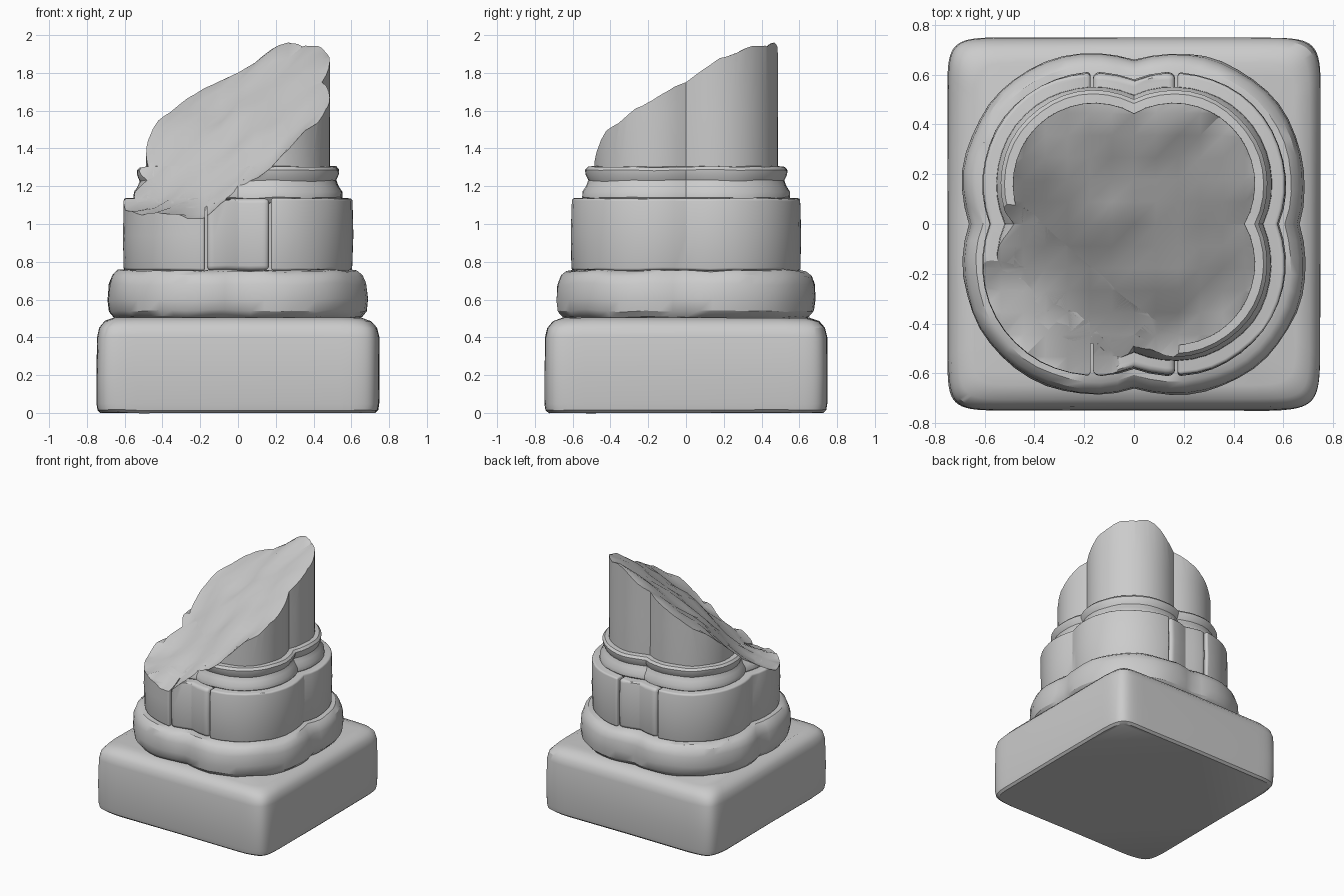
import bpy, bmesh, math
from mathutils import Vector, noise

cube = bpy.data.objects.get("Cube")
if cube:
    bpy.data.objects.remove(cube, do_unlink=True)

stone = bpy.data.materials.new("weathered grey stone")
stone.use_nodes = True
GREY = (0.6, 0.6, 0.6, 1)
stone.diffuse_color = GREY
stone.node_tree.nodes["Principled BSDF"].inputs["Base Color"].default_value = GREY

LOBE = 0.16  # offset of the four lobe centres
JOINT = 0.17  # position of the block joints


def quatrefoil(extent, steps=16):
    """Outline of four overlapping circles reaching +-extent."""
    r = extent - LOBE
    start = -math.asin(LOBE / r)
    sweep = math.pi / 2 - 2 * start
    pts = []
    for q in range(4):
        turn = q * math.pi / 2
        for i in range(steps):
            a = start + sweep * i / steps
            x, y = LOBE + r * math.cos(a), LOBE + r * math.sin(a)
            pts.append((x * math.cos(turn) - y * math.sin(turn),
                        x * math.sin(turn) + y * math.cos(turn)))
    return pts


def pillow_square(extent, steps=64, power=14):
    """Slightly bulging square with worn corners."""
    pts = []
    for i in range(steps):
        a = 2 * math.pi * i / steps
        c, s = math.cos(a), math.sin(a)
        pts.append((math.copysign(abs(c) ** (2 / power), c) * extent,
                    math.copysign(abs(s) ** (2 / power), s) * extent))
    return pts


def loft(outline, profile, wear=0.0):
    """Stack outlines of (extent, z) into a closed solid."""
    bm = bmesh.new()
    rings = []
    for extent, z in profile:
        ring = []
        for x, y in outline(extent):
            p = Vector((x, y, z))
            k = 1 + wear * noise.noise(p * 5)
            ring.append(bm.verts.new((x * k, y * k, z + wear * noise.noise(p * 7))))
        rings.append(ring)
    n = len(rings[0])
    for low, high in zip(rings, rings[1:]):
        for i in range(n):
            j = (i + 1) % n
            bm.faces.new((low[i], low[j], high[j], high[i]))
    bm.faces.new(rings[0][::-1])
    bm.faces.new(rings[-1])
    return bm


def make(name, bm):
    bmesh.ops.recalc_face_normals(bm, faces=bm.faces)
    mesh = bpy.data.meshes.new(name)
    bm.to_mesh(mesh)
    bm.free()
    mesh.materials.append(stone)
    ob = bpy.data.objects.new(name, mesh)
    bpy.context.collection.objects.link(ob)
    return ob


def activate(ob):
    bpy.ops.object.select_all(action='DESELECT')
    ob.select_set(True)
    bpy.context.view_layer.objects.active = ob


def smooth(ob, angle=32):
    activate(ob)
    bpy.ops.object.shade_smooth_by_angle(angle=math.radians(angle))


def slab(bm, x, keep):
    """Cut the solid at x, keep one side and cap the cut."""
    res = bmesh.ops.bisect_plane(
        bm, geom=bm.verts[:] + bm.edges[:] + bm.faces[:], plane_co=(x, 0, 0),
        plane_no=(keep, 0, 0), clear_inner=True)
    edges = [e for e in res["geom_cut"] if isinstance(e, bmesh.types.BMEdge)]
    bmesh.ops.contextual_create(bm, geom=edges)


# Square plinth
plinth = make("plinth", loft(pillow_square, [
    (0.725, 0), (0.742, 0.015), (0.748, 0.05), (0.75, 0.2), (0.747, 0.4),
    (0.735, 0.45), (0.705, 0.485), (0.65, 0.505)], 0.006))

# Rounded lower moulding
moulding = make("lower_moulding", loft(quatrefoil, [
    (0.6, 0.49), (0.655, 0.51), (0.68, 0.54), (0.688, 0.6), (0.682, 0.68),
    (0.665, 0.725), (0.635, 0.75), (0.58, 0.757)], 0.012))

# Ring moulding under the shaft
ring = make("upper_ring", loft(quatrefoil, [
    (0.53, 1.11), (0.552, 1.14), (0.55, 1.17), (0.53, 1.2), (0.518, 1.23),
    (0.532, 1.26), (0.535, 1.285), (0.52, 1.302), (0.47, 1.306)], 0.008))

# Shaft, running down inside the courses as a core
shaft = make("broken_shaft", loft(quatrefoil, [
    (0.47, 0.7), (0.487, 1.3), (0.486, 1.6), (0.486, 2.1)]))

# Block course, split at the joints
blocks = []
GAP = 0.005
for name, cuts in (
        ("right_block", [(-JOINT - GAP, -1)]),
        ("middle_blocks", [(-JOINT + GAP, 1), (JOINT - GAP, -1)]),
        ("left_block", [(JOINT + GAP, 1)])):
    bm = loft(quatrefoil, [(0.606, 0.755), (0.61, 0.94), (0.606, 1.135)], 0.006)
    for x, keep in cuts:
        slab(bm, x, keep)
    ob = make(name, bm)
    bev = ob.modifiers.new("worn_edges", 'BEVEL')
    bev.width = 0.025
    bev.segments = 3
    bev.limit_method = 'ANGLE'
    bev.angle_limit = math.radians(50)
    activate(ob)
    bpy.ops.object.modifier_apply(modifier=bev.name)
    blocks.append(ob)

# Heights of the fracture, front row first, from x = -0.6 to 0.6
FRACTURE = [
    (1.03, 1.05, 1.03, 1.16, 1.28, 1.50, 1.70),
    (1.05, 1.08, 1.10, 1.24, 1.36, 1.50, 1.62),
    (1.10, 1.12, 1.26, 1.40, 1.52, 1.62, 1.66),
    (1.18, 1.28, 1.45, 1.54, 1.64, 1.74, 1.80),
    (1.34, 1.46, 1.56, 1.66, 1.76, 1.87, 1.92),
    (1.48, 1.58, 1.68, 1.78, 1.90, 1.96, 1.94),
    (1.52, 1.64, 1.74, 1.85, 1.97, 2.00, 1.92)]


def fracture_height(x, y):
    u, v = ((min(max(t, -0.6), 0.599) + 0.6) / 0.2 for t in (x, y))
    i, j = int(u), int(v)
    u, v = u - i, v - j
    a, b = FRACTURE[j], FRACTURE[j + 1]
    z = (a[i] * (1 - u) + a[i + 1] * u) * (1 - v) + (b[i] * (1 - u) + b[i + 1] * u) * v
    return min(2.0, z + 0.045 * noise.noise(Vector((x * 6, y * 6, 3))))


# Cutter: a slab whose underside is the rough fracture
bm = bmesh.new()
N, HALF = 18, 0.8
grid = [[bm.verts.new((x, y, fracture_height(x, y)))
         for x in (HALF * (2 * i / N - 1) for i in range(N + 1))]
        for y in (HALF * (2 * j / N - 1) for j in range(N + 1))]
for j in range(N):
    for i in range(N):
        a, b, c, d = grid[j][i], grid[j][i + 1], grid[j + 1][i + 1], grid[j + 1][i]
        bm.faces.new((a, b, c))
        bm.faces.new((a, c, d))
rise = bmesh.ops.extrude_face_region(bm, geom=bm.faces[:])
for v in rise["geom"]:
    if isinstance(v, bmesh.types.BMVert):
        v.co.z = 2.5
cutter = make("fracture_cutter", bm)
cutter.hide_render = True

# Break the upper courses along the fracture
for ob in [shaft, ring] + blocks:
    mod = ob.modifiers.new("fracture", 'BOOLEAN')
    mod.operation = 'DIFFERENCE'
    mod.solver = 'EXACT'
    mod.object = cutter
    activate(ob)
    bpy.ops.object.modifier_apply(modifier=mod.name)
bpy.data.objects.remove(cutter, do_unlink=True)

for ob in [plinth, moulding, ring, shaft] + blocks:
    smooth(ob)
